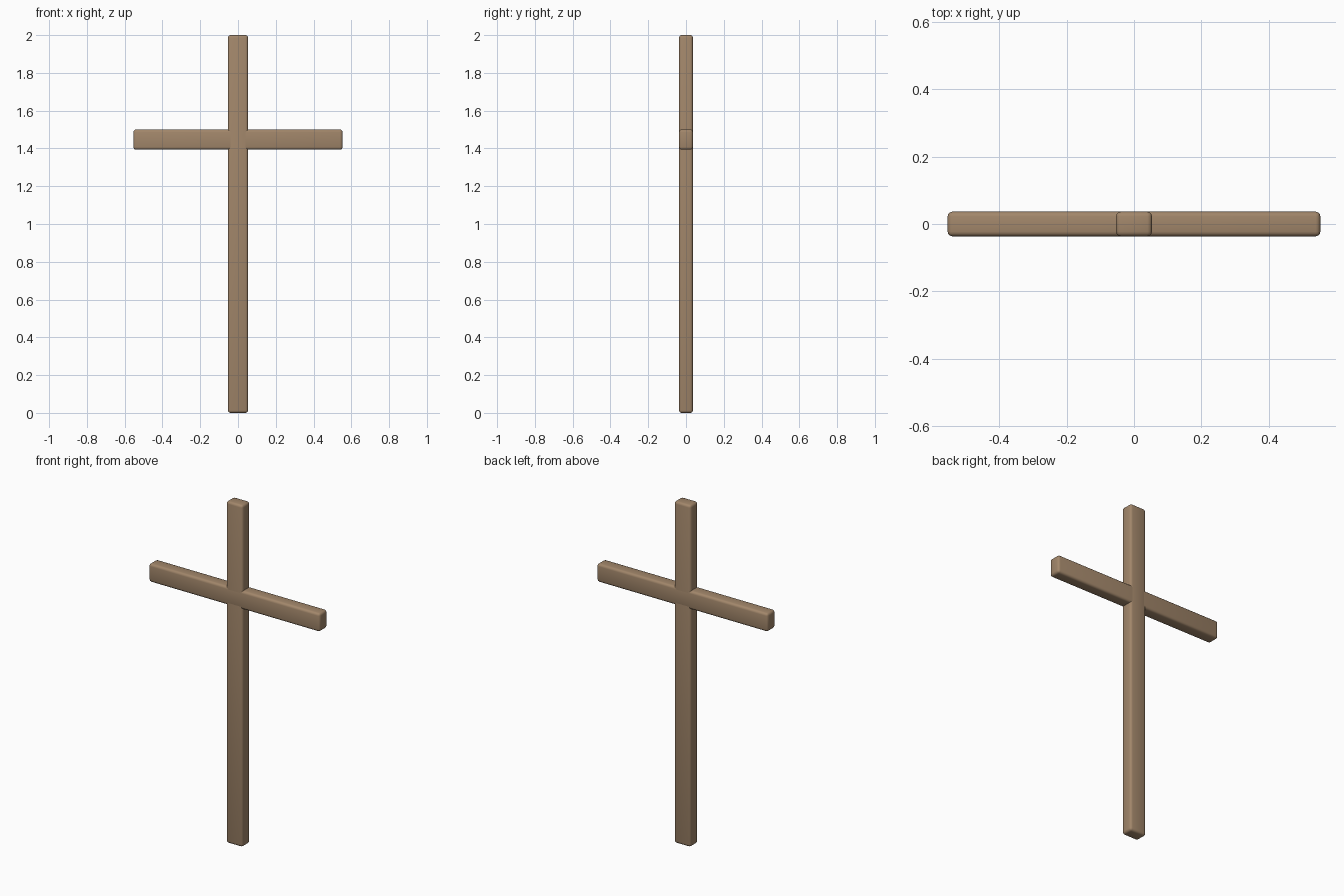
import bpy
import bmesh

cube = bpy.data.objects.get("Cube")
if cube:
    bpy.data.objects.remove(cube, do_unlink=True)

# Single wood colour
wood = bpy.data.materials.new("light_brown_wood")
wood.use_nodes = True
colour = (0.36, 0.24, 0.145, 1.0)
wood.diffuse_color = colour
wood.node_tree.nodes["Principled BSDF"].inputs["Base Color"].default_value = colour


def beam(name, size, height):
    """Box with softly rounded edges, centred at the given height."""
    mesh = bpy.data.meshes.new(name)
    bm = bmesh.new()
    bmesh.ops.create_cube(bm, size=1)
    bmesh.ops.scale(bm, vec=size, verts=bm.verts)
    bmesh.ops.bevel(bm, geom=bm.edges[:], offset=0.014, segments=3,
                    profile=0.5, affect='EDGES')
    bm.to_mesh(mesh)
    bm.free()
    mesh.materials.append(wood)
    obj = bpy.data.objects.new(name, mesh)
    obj.location.z = height
    bpy.context.collection.objects.link(obj)
    bpy.ops.object.select_all(action='DESELECT')
    obj.select_set(True)
    bpy.context.view_layer.objects.active = obj
    bpy.ops.object.shade_smooth_by_angle()


# Upright post and the crossbar set flush through it
beam("upright_post", (0.107, 0.073, 2.0), 1.0)
beam("crossbar", (1.107, 0.073, 0.107), 1.447)
